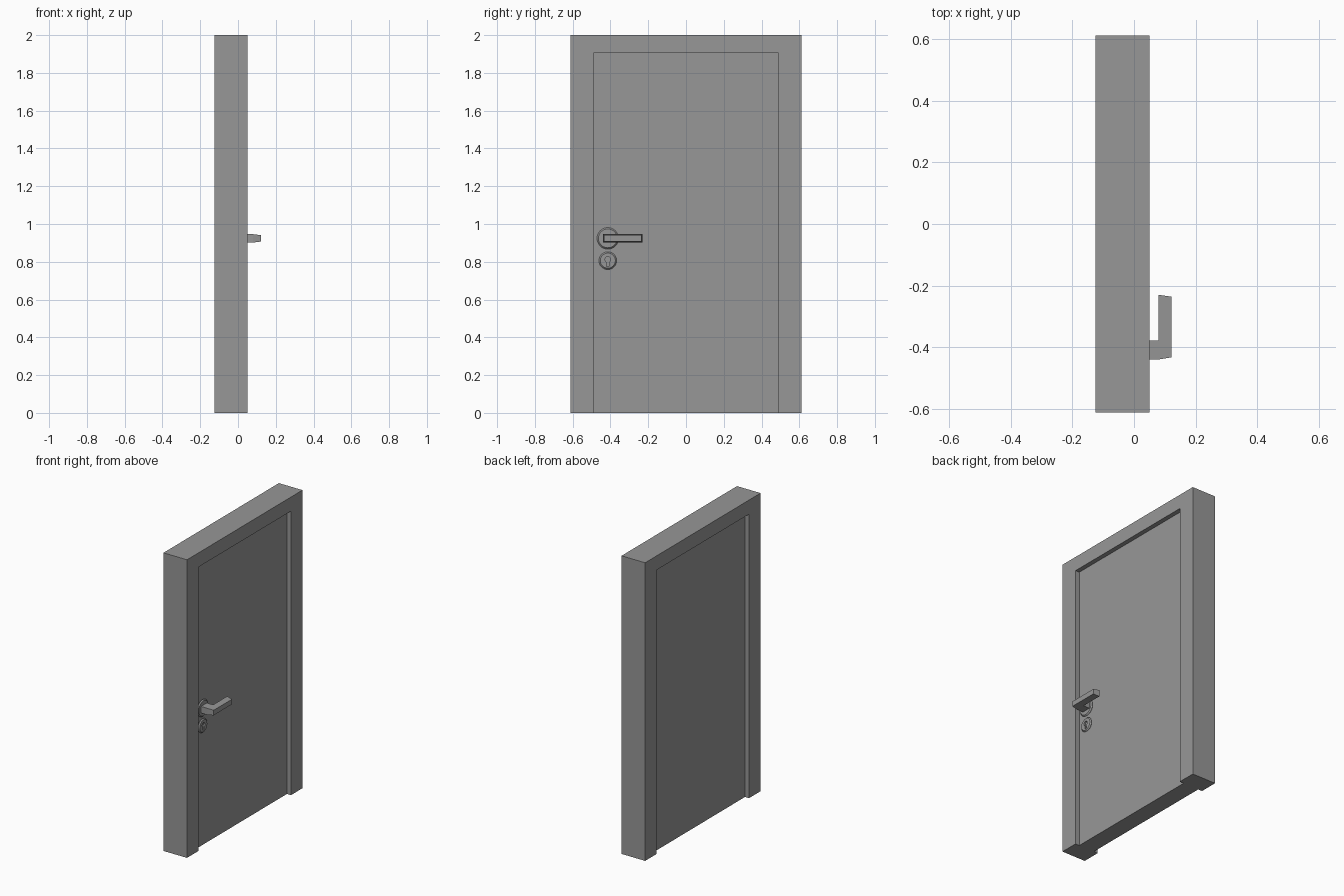
import bpy, bmesh, math
from mathutils import Matrix, Vector

cube = bpy.data.objects.get("Cube")
if cube:
    bpy.data.objects.remove(cube, do_unlink=True)

GREY = (0.31, 0.31, 0.31, 1)
mat = bpy.data.materials.new("mid grey")
mat.use_nodes = True
mat.diffuse_color = GREY
mat.node_tree.nodes["Principled BSDF"].inputs["Base Color"].default_value = GREY


def add_object(name, bm):
    bmesh.ops.recalc_face_normals(bm, faces=bm.faces)
    mesh = bpy.data.meshes.new(name)
    bm.to_mesh(mesh)
    bm.free()
    mesh.materials.append(mat)
    obj = bpy.data.objects.new(name, mesh)
    bpy.context.collection.objects.link(obj)
    return obj


def prism(name, points, offset):
    """Extrude a flat outline along an offset."""
    bm = bmesh.new()
    face = bm.faces.new([bm.verts.new(p) for p in points])
    result = bmesh.ops.extrude_face_region(bm, geom=[face])
    verts = [v for v in result["geom"] if isinstance(v, bmesh.types.BMVert)]
    bmesh.ops.translate(bm, verts=verts, vec=offset)
    return add_object(name, bm)


def disc(name, radius, x0, x1, y, z, sides=32):
    """Round plate whose axis runs along x."""
    bm = bmesh.new()
    place = Matrix.Translation(((x0 + x1) / 2, y, z)) @ Matrix.Rotation(math.pi / 2, 4, "Y")
    bmesh.ops.create_cone(bm, cap_ends=True, segments=sides, radius1=radius,
                          radius2=radius, depth=x1 - x0, matrix=place)
    return add_object(name, bm)


def smooth(obj):
    bpy.ops.object.select_all(action="DESELECT")
    obj.select_set(True)
    bpy.context.view_layer.objects.active = obj
    bpy.ops.object.shade_smooth_by_angle(angle=math.radians(30))


# Frame: two jambs and a head as one outline
BACK, FRONT, RECESS = -0.125, 0.05, 0.03
WIDE, OPEN, TOP, HEAD = 0.612, 0.49, 2.0, 1.905
outline = [(-WIDE, 0), (-WIDE, TOP), (WIDE, TOP), (WIDE, 0),
           (OPEN, 0), (OPEN, HEAD), (-OPEN, HEAD), (-OPEN, 0)]
prism("door_frame", [(BACK, y, z) for y, z in outline], (FRONT - BACK, 0, 0))

# Door leaf, set back from both faces of the frame
leaf = [(-OPEN, 0), (-OPEN, HEAD), (OPEN, HEAD), (OPEN, 0)]
door_x = FRONT - RECESS
prism("door_leaf", [(BACK + RECESS, y, z) for y, z in leaf],
      (door_x - BACK - RECESS, 0, 0))

# Round plates behind the handle and around the keyhole
PLATE_Y, HANDLE_Z, LOCK_Z = -0.414, 0.924, 0.806
plates = [disc("handle_plate", 0.057, door_x, 0.034, PLATE_Y, HANDLE_Z),
          disc("lock_plate", 0.047, door_x, 0.034, PLATE_Y, LOCK_Z)]
for plate in plates:
    bevel = plate.modifiers.new("rim", "BEVEL")
    bevel.width = 0.007
    bevel.segments = 1
    bevel.limit_method = "ANGLE"

# Keyhole: round hole with a slot below it
cutters = [disc("keyhole_cutter", 0.015, 0.024, 0.05, PLATE_Y, LOCK_Z + 0.006, 16),
           prism("keyhole_slot_cutter",
                 [(0.024, PLATE_Y + s * 0.006, LOCK_Z + h)
                  for s, h in ((-1, -0.03), (1, -0.03), (1, 0), (-1, 0))],
                 (0.03, 0, 0))]
for cutter in cutters:
    cutter.hide_render = True
    cutter.hide_set(True)
    cut = plates[1].modifiers.new("keyhole", "BOOLEAN")
    cut.operation = "DIFFERENCE"
    cut.solver = "EXACT"
    cut.object = cutter
for plate in plates:
    smooth(plate)

# Handle: L-shaped bar, narrowed toward its outer face
HALF, INNER, OUTER = 0.022, 0.08, 0.122
START, STEM, END = -0.44, -0.378, -0.23
bar = [(door_x, START), (INNER, START), (OUTER, START + 0.007), (OUTER, END - 0.006),
       (INNER, END), (INNER, STEM), (door_x, STEM)]
handle = prism("door_handle", [(x, y, HANDLE_Z - HALF) for x, y in bar], (0, 0, 2 * HALF))
for v in handle.data.vertices:
    if v.co.x > INNER + 0.01:
        v.co.z += 0.005 if v.co.z < HANDLE_Z else -0.005
